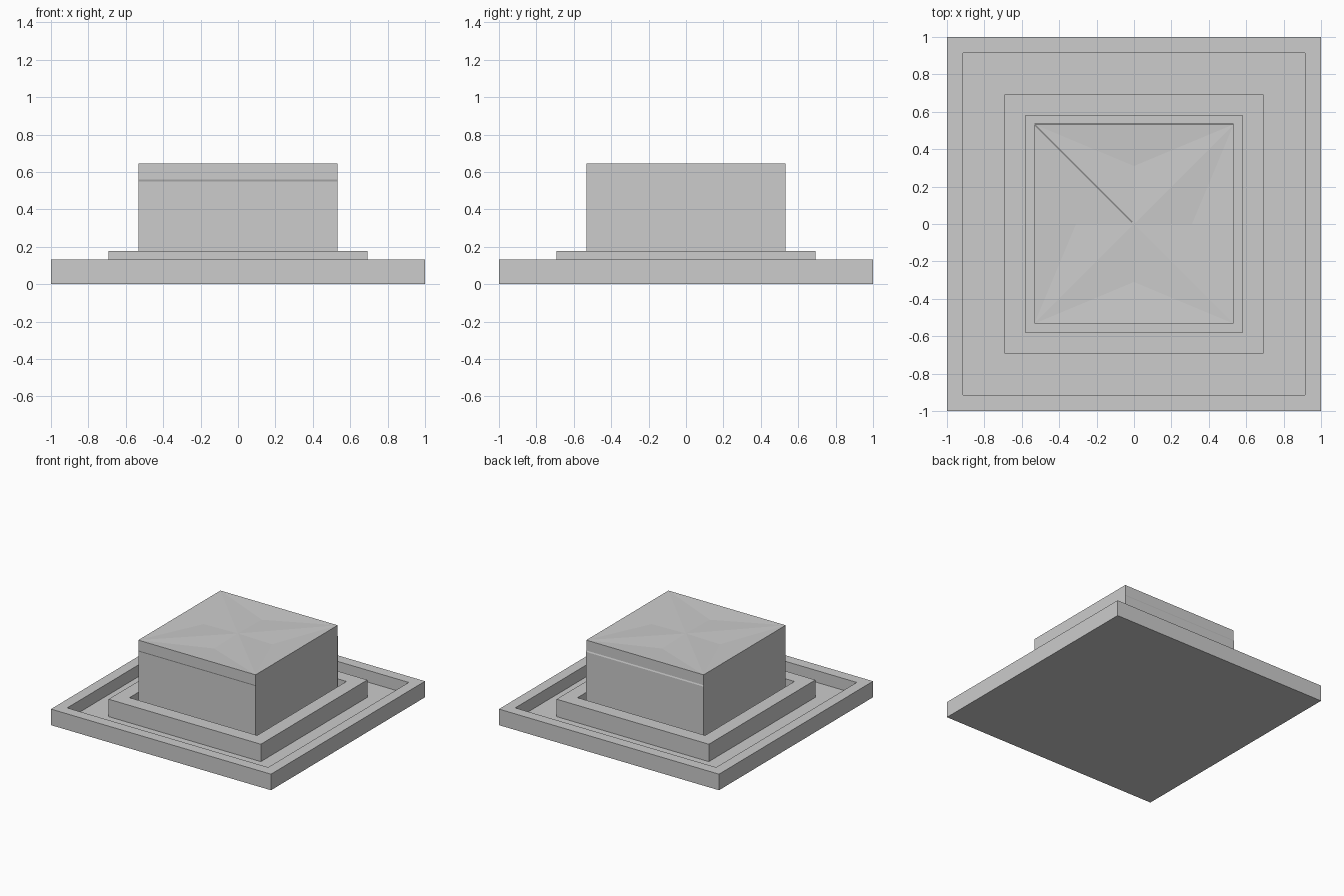
import bpy, bmesh, math
from mathutils import Matrix

if "Cube" in bpy.data.objects:
    bpy.data.objects.remove(bpy.data.objects["Cube"])

stone = bpy.data.materials.new("light_grey")
stone.diffuse_color = (0.604, 0.604, 0.604, 1)
stone.use_nodes = True
stone.node_tree.nodes["Principled BSDF"].inputs["Base Color"].default_value = stone.diffuse_color


def finish(name, bm):
    mesh = bpy.data.meshes.new(name)
    bm.to_mesh(mesh)
    bm.free()
    mesh.materials.append(stone)
    obj = bpy.data.objects.new(name, mesh)
    bpy.context.collection.objects.link(obj)


def square_lathe(name, profile, closed=False):
    """Sweep a (half width, height) profile around a square."""
    bm = bmesh.new()
    loops = [[bm.verts.new((sx * r, sy * r, z))
              for sx, sy in ((-1, -1), (1, -1), (1, 1), (-1, 1))]
             for r, z in profile]
    pairs = list(zip(loops, loops[1:]))
    if closed:
        pairs.append((loops[-1], loops[0]))
    else:
        bm.faces.new(loops[0])
        bm.faces.new(loops[-1])
    for a, b in pairs:
        for i in range(4):
            j = (i + 1) % 4
            bm.faces.new((a[i], a[j], b[j], b[i]))
    bmesh.ops.recalc_face_normals(bm, faces=bm.faces)
    finish(name, bm)


# Outer basin with a raised rim and a sunken floor
square_lathe("basin", [(1, 0), (1, 0.132), (0.913, 0.132), (0.913, 0.035)])

# Raised curb around the central block
square_lathe("inner_curb", [(0.692, 0.03), (0.692, 0.178),
                            (0.58, 0.178), (0.58, 0.03)], closed=True)

# Four falling sheets: a shallow dished top quarter and a side wall
TOP, H = 0.645, 0.533
for i, (name, low) in enumerate((("front_sheet", 0.529), ("right_sheet", H),
                                 ("back_sheet", 0.537), ("left_sheet", H))):
    bm = bmesh.new()
    v = [bm.verts.new(p) for p in (
        (0, 0, TOP - 0.006), (0, -0.31, TOP - 0.012),
        (-H, -H, TOP), (H, -H, TOP),
        (-H, -H, 0.56), (H, -H, 0.56),
        (-H, -low, 0.55), (H, -low, 0.55),
        (-H, -low, 0.035), (H, -low, 0.035))]
    for f in ((0, 2, 1), (0, 1, 3), (1, 2, 3),
              (2, 4, 5, 3), (4, 6, 7, 5), (6, 8, 9, 7)):
        bm.faces.new([v[k] for k in f])
    bm.transform(Matrix.Rotation(i * math.pi / 2, 4, 'Z'))
    finish(name, bm)
